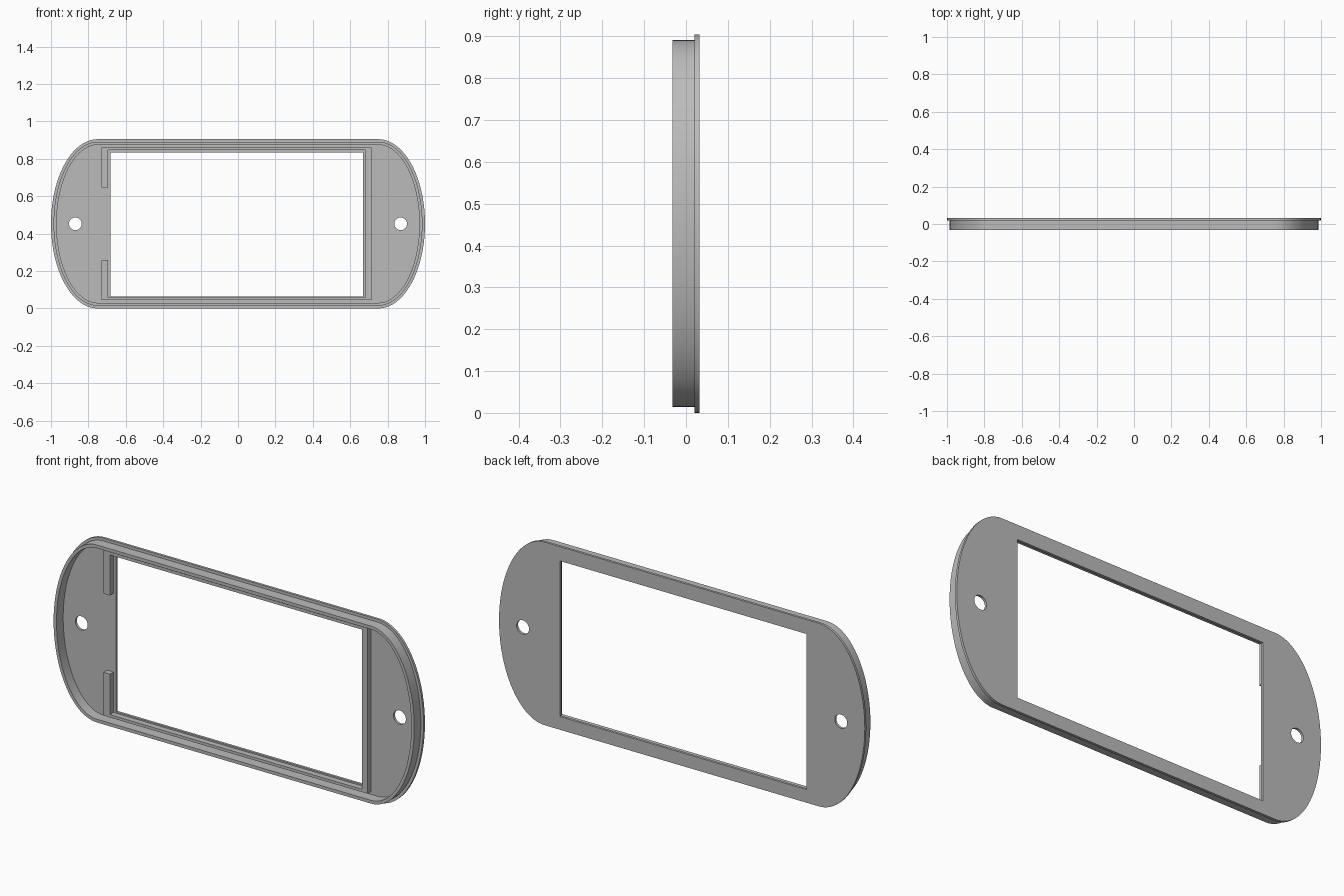
import bpy
from math import sin, cos, pi, radians

if "Cube" in bpy.data.objects:
    bpy.data.objects.remove(bpy.data.objects["Cube"], do_unlink=True)

MID = 0.4525                  # height of the centre line
FRONT, SEAT, BACK = -0.032, 0.02, 0.032

grey = bpy.data.materials.new("plain grey")
grey.use_nodes = True
grey.diffuse_color = (0.5, 0.5, 0.5, 1)
grey.node_tree.nodes["Principled BSDF"].inputs["Base Color"].default_value = (0.5, 0.5, 0.5, 1)


def outline(inset, steps=40):
    """Long panel outline with half-ellipse ends."""
    a, b = 0.25 - inset, MID - inset
    pts = []
    for side in (1, -1):
        for i in range(steps + 1):
            t = -pi / 2 + pi * i / steps
            pts.append((side * (0.75 + a * cos(t)), MID + side * b * sin(t)))
    return pts


def rect(x0, x1, z0, z1):
    return [(x0, z0), (x1, z0), (x1, z1), (x0, z1)]


def circle(x, r, steps=32):
    return [(x + r * cos(2 * pi * i / steps), MID + r * sin(2 * pi * i / steps))
            for i in range(steps)]


def slab(name, loops, y0, y1):
    """Extrude a flat profile (first loop outside, others holes) from y0 to y1."""
    curve = bpy.data.curves.new(name, "CURVE")
    curve.dimensions = "2D"
    curve.fill_mode = "BOTH"
    curve.extrude = (y1 - y0) / 2
    for loop in loops:
        spline = curve.splines.new("POLY")
        spline.points.add(len(loop) - 1)
        for point, (x, z) in zip(spline.points, loop):
            point.co = (x, z, 0, 1)
        spline.use_cyclic_u = True
    ob = bpy.data.objects.new(name, curve)
    bpy.context.collection.objects.link(ob)
    ob.rotation_euler.x = radians(90)
    ob.location.y = (y0 + y1) / 2
    bpy.ops.object.select_all(action="DESELECT")
    bpy.context.view_layer.objects.active = ob
    ob.select_set(True)
    bpy.ops.object.convert(target="MESH")
    ob = bpy.context.object
    ob.name = name
    # Weld caps to sides
    bpy.ops.object.mode_set(mode="EDIT")
    bpy.ops.mesh.select_all(action="SELECT")
    bpy.ops.mesh.remove_doubles(threshold=0.0001)
    bpy.ops.mesh.normals_make_consistent(inside=False)
    bpy.ops.object.mode_set(mode="OBJECT")
    ob.data.materials.clear()
    ob.data.materials.append(grey)
    bpy.ops.object.shade_smooth_by_angle(angle=radians(30))
    return ob


# Back plate with window and two screw holes
slab("face_plate", [outline(0), rect(-0.682, 0.667, 0.065, 0.834),
                    circle(-0.87, 0.034), circle(0.87, 0.034)], SEAT, BACK)

# Raised wall just inside the plate edge
slab("rim_wall", [outline(0.014), outline(0.03)], FRONT, SEAT)

# Low ribs around the window
RIB = SEAT - 0.028
slab("right_rib", [rect(0.683, 0.713, 0.044, 0.861)], RIB, SEAT)
for name, z0, z1 in (("bottom_rib", 0.044, 0.058), ("top_rib", 0.847, 0.861)):
    slab(name, [rect(-0.695, 0.683, z0, z1)], RIB, SEAT)
for name, z0, z1 in (("lower_left_rib", 0.044, 0.258), ("upper_left_rib", 0.647, 0.861)):
    slab(name, [rect(-0.73, -0.695, z0, z1)], RIB, SEAT)
